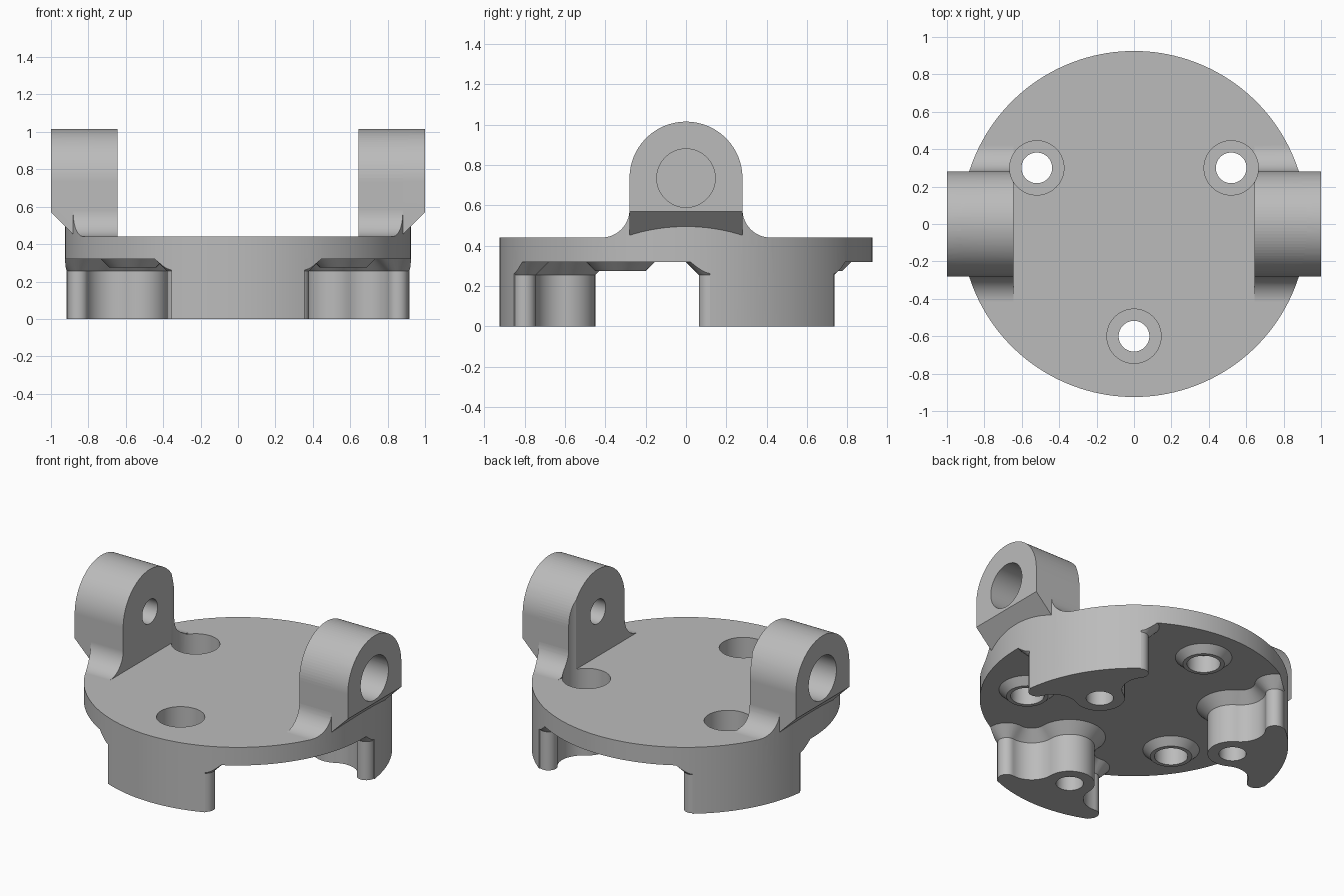
import bpy, bmesh
from math import sin, cos, pi, radians, atan2, hypot
from mathutils import Vector, Matrix

cube = bpy.data.objects.get("Cube")
if cube:
    bpy.data.objects.remove(cube, do_unlink=True)

RIM = 0.925        # disc radius
TOP, UNDER = 0.44, 0.32

grey = bpy.data.materials.new("light grey")
grey.use_nodes = True
COLOUR = (0.5, 0.5, 0.5, 1)
grey.diffuse_color = COLOUR
grey.node_tree.nodes["Principled BSDF"].inputs["Base Color"].default_value = COLOUR


def arc(cx, cy, r, a0, a1, n):
    """Points along an arc, angles in degrees."""
    steps = [radians(a0 + (a1 - a0) * i / n) for i in range(n + 1)]
    return [(cx + r * cos(a), cy + r * sin(a)) for a in steps]


def loft(name, rings, matrix=Matrix()):
    """Closed solid skinned through rings of equal point count."""
    bm = bmesh.new()
    loops = [[bm.verts.new(matrix @ Vector(p)) for p in ring] for ring in rings]
    n = len(loops[0])
    for low, high in zip(loops, loops[1:]):
        for i in range(n):
            j = (i + 1) % n
            bm.faces.new((low[i], low[j], high[j], high[i]))
    bm.faces.new(loops[0][::-1])
    bm.faces.new(loops[-1])
    bmesh.ops.recalc_face_normals(bm, faces=bm.faces)
    mesh = bpy.data.meshes.new(name)
    bm.to_mesh(mesh)
    bm.free()
    mesh.materials.append(grey)
    obj = bpy.data.objects.new(name, mesh)
    bpy.context.collection.objects.link(obj)
    return obj


def turned(name, x, y, steps, n=64):
    """Upright round solid from (radius, z) steps."""
    rings = [[(px, py, z) for px, py in arc(x, y, r, 0, 360, n)[:-1]] for r, z in steps]
    return loft(name, rings)


def along_x(name, profile, x0, x1):
    """Solid from a (y, z) profile running between two x positions."""
    return loft(name, [[(x, y, z) for y, z in profile] for x in (x0, x1)])


def combine(target, other, operation):
    mod = target.modifiers.new(operation, "BOOLEAN")
    mod.operation, mod.object, mod.solver = operation, other, "EXACT"
    bpy.context.view_layer.objects.active = target
    bpy.ops.object.modifier_apply(modifier=mod.name)
    bpy.data.objects.remove(other, do_unlink=True)


def foot_outline(t):
    """Bell-shaped foot outline, grown outward by t; rim side left oversize."""
    tip, hollow, lobe = (0, -0.6), (0.30, -0.597), (0.325, -0.80)
    turn = math_angle = atan2(lobe[1] - hollow[1], lobe[0] - hollow[0]) * 180 / pi
    half = arc(*tip, 0.15 + t, 90, 0, 14)
    half += arc(*hollow, 0.15 - t, 180, 360 + turn, 16)[1:]
    half += arc(*lobe, 0.055 + t, 180 + turn, -60, 12)[1:]
    x, y = half[-1]
    half.append((x * 1.15, y * 1.15))
    return half + [(-px, py) for px, py in half[:0:-1]]


# Round base disc, oversize until trimmed
bracket = turned("clevis_base", 0, 0, [(1.1, UNDER), (1.1, TOP)])

# Three feet with a chamfered root under the disc
levels = [(0, 0), (0, 0.255), (0.065, UNDER), (0.065, 0.37)]
for k in range(3):
    rings = [[(x, y, z) for x, y in foot_outline(t)] for t, z in levels]
    foot = loft("foot", rings, Matrix.Rotation(k * 2 * pi / 3, 4, "Z"))
    combine(bracket, foot, "UNION")

# Ear profiles: arch alone, and arch flowing into the disc with fillets
arch = arc(0, 0.735, 0.28, 0, 180, 48)
flared = (arch + arc(-0.42, 0.58, 0.14, 0, -90, 16) + [(-0.42, 0.38), (0.42, 0.38)]
          + arc(0.42, 0.58, 0.14, 270, 180, 16))
plain = arch + [(-0.28, 0.40), (0.28, 0.40)]
for side in (-1, 1):
    combine(bracket, along_x("ear_root", flared, side * 0.645, side * 1.2), "UNION")

# Trim base, feet and roots to the common round rim
combine(bracket, turned("rim_trim", 0, 0, [(RIM, -0.1), (RIM, 1.3)], 160), "INTERSECT")

# Overhanging ears with a sloped underside
for side in (-1, 1):
    ear = along_x("ear", plain, side * 0.645, side * 1.0)
    bm = bmesh.new()
    bm.from_mesh(ear.data)
    cut = bmesh.ops.bisect_plane(bm, geom=bm.verts[:] + bm.edges[:] + bm.faces[:],
                                 plane_co=(side, 0, 0.57), plane_no=(side, 0, -1),
                                 clear_outer=True)
    bmesh.ops.holes_fill(bm, edges=[e for e in bm.edges if e.is_boundary])
    bmesh.ops.recalc_face_normals(bm, faces=bm.faces)
    bm.to_mesh(ear.data)
    bm.free()
    combine(bracket, ear, "UNION")

# Conical bosses with blind holes between the feet
for deg in (90, 210, 330):
    x, y = 0.65 * cos(radians(deg)), 0.65 * sin(radians(deg))
    combine(bracket, turned("boss", x, y, [(0.125, 0.275), (0.17, UNDER), (0.17, 0.36)]), "UNION")
    combine(bracket, turned("blind_hole", x, y, [(0.1, 0.2), (0.1, 0.39)]), "DIFFERENCE")

# Counterbored screw holes through the feet
for deg in (30, 150, 270):
    x, y = 0.6 * cos(radians(deg)), 0.6 * sin(radians(deg))
    steps = [(0.082, -0.1), (0.082, 0.26), (0.145, 0.26), (0.145, 1.3)]
    combine(bracket, turned("screw_hole", x, y, steps), "DIFFERENCE")

# Pivot holes through the ears, counterbored from outside
for side in (-1, 1):
    for r, x0 in ((0.08, 0.5), (0.145, 0.8)):
        bore = along_x("pivot_bore", arc(0, 0.735, r, 0, 360, 64)[:-1], side * x0, side * 1.2)
        combine(bracket, bore, "DIFFERENCE")

# Smooth curved walls, crisp machined edges
bpy.ops.object.select_all(action="DESELECT")
bracket.select_set(True)
bpy.context.view_layer.objects.active = bracket
bpy.ops.object.shade_smooth_by_angle(angle=radians(25))
weighted = bracket.modifiers.new("flat_face_normals", "WEIGHTED_NORMAL")
weighted.keep_sharp = True
